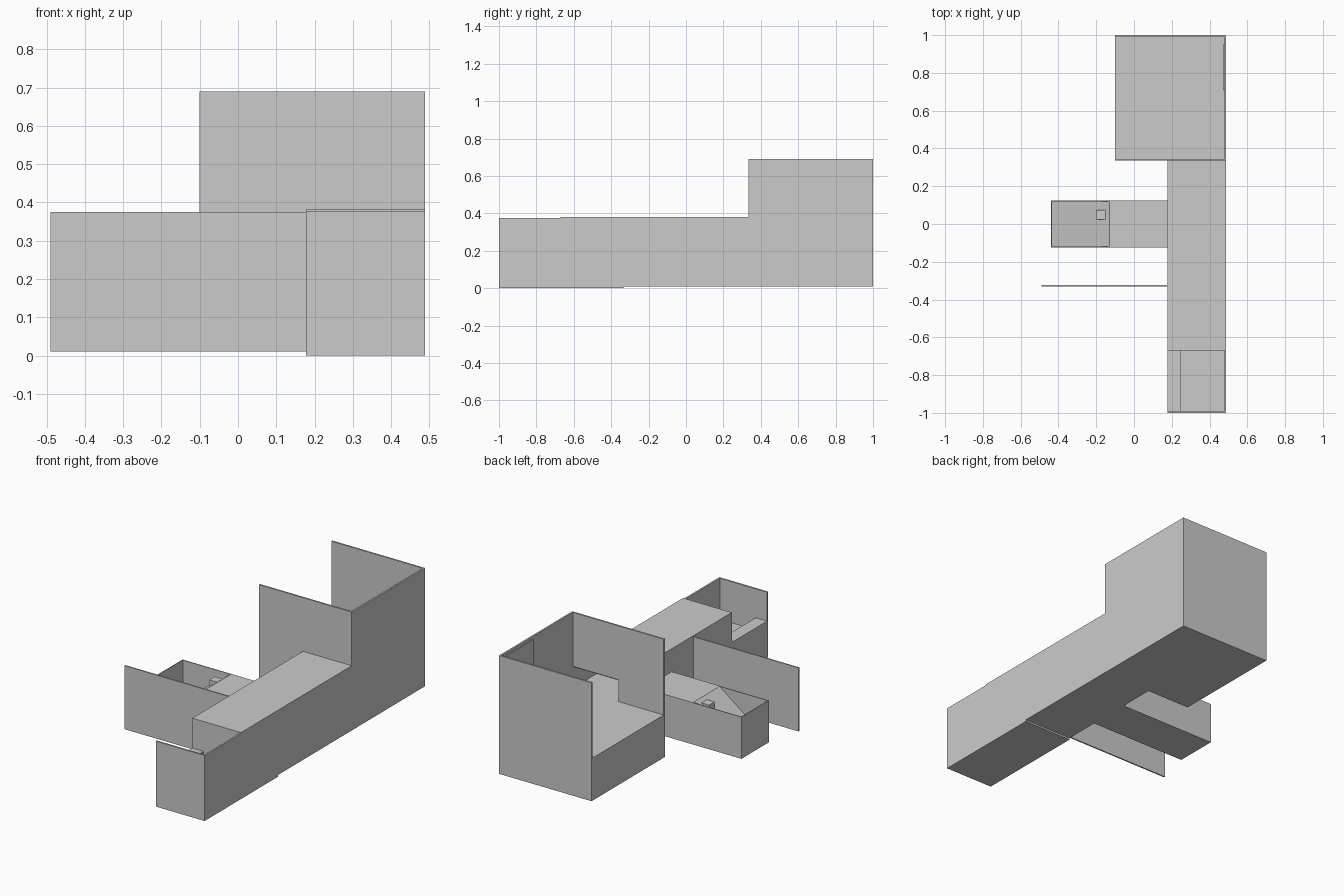
import bpy, bmesh

if "Cube" in bpy.data.objects:
    bpy.data.objects.remove(bpy.data.objects["Cube"])


def box(name, x, y, z):
    """Axis-aligned box from (min, max) ranges."""
    bm = bmesh.new()
    bmesh.ops.create_cube(bm, size=1)
    for v in bm.verts:
        v.co = [r[0] + (c + 0.5) * (r[1] - r[0]) for c, r in zip(v.co, (x, y, z))]
    return finish(name, bm)


def prism(name, profile, y):
    """Extrude an (x, z) profile along y."""
    bm = bmesh.new()
    face = bm.faces.new([bm.verts.new((px, y[0], pz)) for px, pz in profile])
    ext = bmesh.ops.extrude_face_region(bm, geom=[face])["geom"]
    for v in ext:
        if isinstance(v, bmesh.types.BMVert):
            v.co.y = y[1]
    return finish(name, bm)


def finish(name, bm):
    bmesh.ops.recalc_face_normals(bm, faces=bm.faces[:])
    mesh = bpy.data.meshes.new(name)
    bm.to_mesh(mesh)
    bm.free()
    obj = bpy.data.objects.new(name, mesh)
    bpy.context.collection.objects.link(obj)
    return obj


T = 0.01            # wall thickness
L, R = 0.178, 0.488  # corridor sides
B = 0.01            # general base level

# tall rear room: raised floor, open top and open left side
box("room_floor", (-0.1, R), (0.335, 1), (B, 0.255))
box("room_back_wall", (-0.1, R), (1 - T, 1), (0.255, 0.69))
box("room_right_wall", (R - T, R), (0.335, 1), (0.255, 0.69))
box("room_front_wall", (-0.1, L + T), (0.335, 0.335 + T), (0.255, 0.69))
box("room_lintel", (L + T, R), (0.335, 0.335 + T), (0.38, 0.69))
box("wall_panel", (R - T - 0.006, R - T), (0.71, 0.95), (0.45, 0.675))

# long corridor, hollow and open towards the room
box("corridor_floor", (L, R), (-0.333, 0.335), (B, 0.255))
box("corridor_front_floor", (L, R), (-0.67, -0.333), (0, 0.255))
box("corridor_roof", (L, R), (-0.67, 0.335), (0.372, 0.382))
box("corridor_left_wall", (L, L + T), (-0.67, 0.335), (0.255, 0.372))
box("corridor_right_wall", (R - T, R), (-0.67, 0.335), (0.255, 0.372))
box("corridor_end_wall", (L, R), (-0.67, -0.67 + T), (0.255, 0.372))

# front bay with a ledge along its open left side
box("bay_floor", (L, R), (-1, -0.67), (0, 0.14))
box("bay_ledge", (L, 0.25), (-1, -0.67), (0.14, 0.21))
box("bay_front_wall", (L, R), (-1, -1 + T), (0.14, 0.376))
box("bay_right_wall", (R - T, R), (-1, -0.67), (0.14, 0.376))

# left wing with a sloping pit at its end
prism("wing_body", [(-0.44, B), (L, B), (L, 0.25), (-0.13, 0.25), (-0.435, 0.02), (-0.44, 0.02)],
      (-0.125, 0.125))
box("pit_end_wall", (-0.44, -0.435), (-0.125, 0.125), (B, 0.25))
for side, y in (("front", -0.125), ("back", 0.12)):
    box("pit_%s_wall" % side, (-0.44, -0.13), (y, y + 0.005), (B, 0.25))
box("pit_block", (-0.2, -0.15), (0.025, 0.075), (0.15, 0.235))

# free-standing screen
box("screen_wall", (-0.49, L), (-0.33, -0.322), (B, 0.375))
